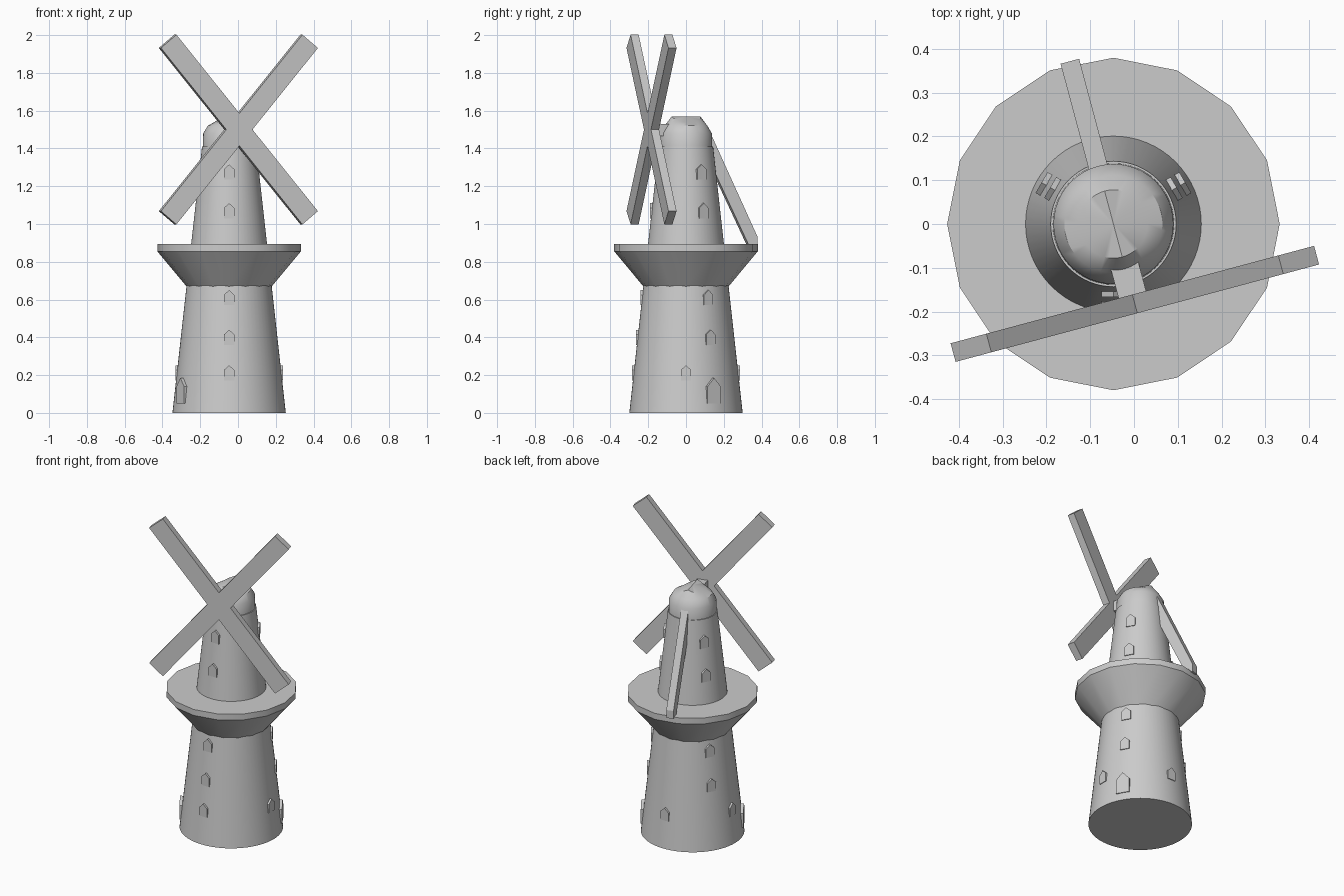
import bpy, bmesh
from math import sin, cos, pi, radians
from mathutils import Matrix, Vector

if "Cube" in bpy.data.objects:
    bpy.data.objects.remove(bpy.data.objects["Cube"])

AXIS = Vector((-0.047, 0, 0))                                # tower axis
TURN = Matrix.Translation(AXIS) @ Matrix.Rotation(radians(15), 4, 'Z')   # cap heading


def tower_r(z):
    return 0.30 - 0.111 * z


def finish(name, bm, matrix, smooth=False):
    bmesh.ops.transform(bm, matrix=matrix, verts=bm.verts)
    bmesh.ops.recalc_face_normals(bm, faces=bm.faces)
    me = bpy.data.meshes.new(name)
    bm.to_mesh(me)
    bm.free()
    ob = bpy.data.objects.new(name, me)
    bpy.context.collection.objects.link(ob)
    if smooth:
        bpy.ops.object.select_all(action='DESELECT')
        ob.select_set(True)
        bpy.context.view_layer.objects.active = ob
        bpy.ops.object.shade_smooth_by_angle(angle=radians(32))
    return ob


def lathe(name, profile, sides, matrix, height=None, apex=None):
    """Stack rings of (radius, z); the last ring may follow a height function."""
    bm = bmesh.new()
    rings = []
    for i, (r, z) in enumerate(profile):
        ring = []
        for k in range(sides):
            a = 2 * pi * k / sides
            x, y = r * cos(a), r * sin(a)
            last = height and i == len(profile) - 1
            ring.append(bm.verts.new((x, y, height(x) if last else z)))
        rings.append(ring)
    for lo, hi in zip(rings, rings[1:]):
        for k in range(sides):
            n = (k + 1) % sides
            bm.faces.new((lo[k], lo[n], hi[n], hi[k]))
    bm.faces.new(rings[0][::-1])
    if apex is None:
        bm.faces.new(rings[-1])
    else:
        tip = bm.verts.new((0, 0, apex))
        for k in range(sides):
            bm.faces.new((rings[-1][k], rings[-1][(k + 1) % sides], tip))
    return finish(name, bm, matrix, smooth=True)


def prism(name, outline, x0, x1, matrix):
    """Extrude a (y, z) outline along x."""
    bm = bmesh.new()
    face = bm.faces.new([bm.verts.new((x0, y, z)) for y, z in outline])
    ext = bmesh.ops.extrude_face_region(bm, geom=[face])
    moved = [v for v in ext['geom'] if isinstance(v, bmesh.types.BMVert)]
    bmesh.ops.translate(bm, verts=moved, vec=(x1 - x0, 0, 0))
    return finish(name, bm, matrix)


def box(name, size, center, matrix):
    bm = bmesh.new()
    bmesh.ops.create_cube(bm, size=1)
    bmesh.ops.scale(bm, vec=size, verts=bm.verts)
    bmesh.ops.translate(bm, vec=center, verts=bm.verts)
    return finish(name, bm, matrix)


def opening(name, angle, z, w, shoulder, peak):
    """Pointed-top panel slightly proud of the tower wall."""
    front = tower_r(z) + 0.004
    pts = [(-w / 2, z), (w / 2, z), (w / 2, z + shoulder), (0, z + peak), (-w / 2, z + shoulder)]
    m = Matrix.Translation(AXIS) @ Matrix.Rotation(radians(angle), 4, 'Z')
    prism(name, pts, front - 0.05, front, m)


# Tower body and gallery
base = Matrix.Translation(AXIS)
lathe("tower", [(tower_r(0), 0), (tower_r(1.41), 1.41)], 64, base)
lathe("gallery", [(0.226, 0.67), (0.38, 0.855), (0.38, 0.893)], 16, base)

# Ridged cap: last ring follows a gable, ridge along the heading
lathe("cap", [(0.139, 1.40), (0.137, 1.48), (0.112, 1.522), (0.078, 1.55)], 48, TURN,
      height=lambda x: 1.57 - 0.42 * abs(x), apex=1.57)

# Axle and crossed sails
SAIL_Y = -0.189
box("axle", (0.065, 0.14, 0.065), (0, -0.12, 1.498), TURN)
for i, s in enumerate((1, -1)):
    m = TURN @ Matrix.Translation((0, SAIL_Y, 1.5)) @ Matrix.Rotation(-s * radians(50.3), 4, 'Y')
    box(f"sail_{i + 1}", (1.214, 0.044, 0.11), (0, 0, 0), m)

# Tail pole running from the cap down to the gallery edge
prism("tail_pole", [(0.12, 1.50), (0.385, 0.935), (0.385, 0.885), (0.34, 0.885), (0.12, 1.34)],
      -0.022, 0.022, TURN)

# Windows and doors
for a in (30, 150, 270):
    for z in (0.36, 0.57, 1.03, 1.235):
        opening("window", a, z, 0.055, 0.055, 0.08)
for a in (0, 90, 180, 270):
    opening("low_window", a, 0.172, 0.055, 0.055, 0.08)
for a in (30, 210):
    opening("door", a, 0.05, 0.08, 0.09, 0.135)
